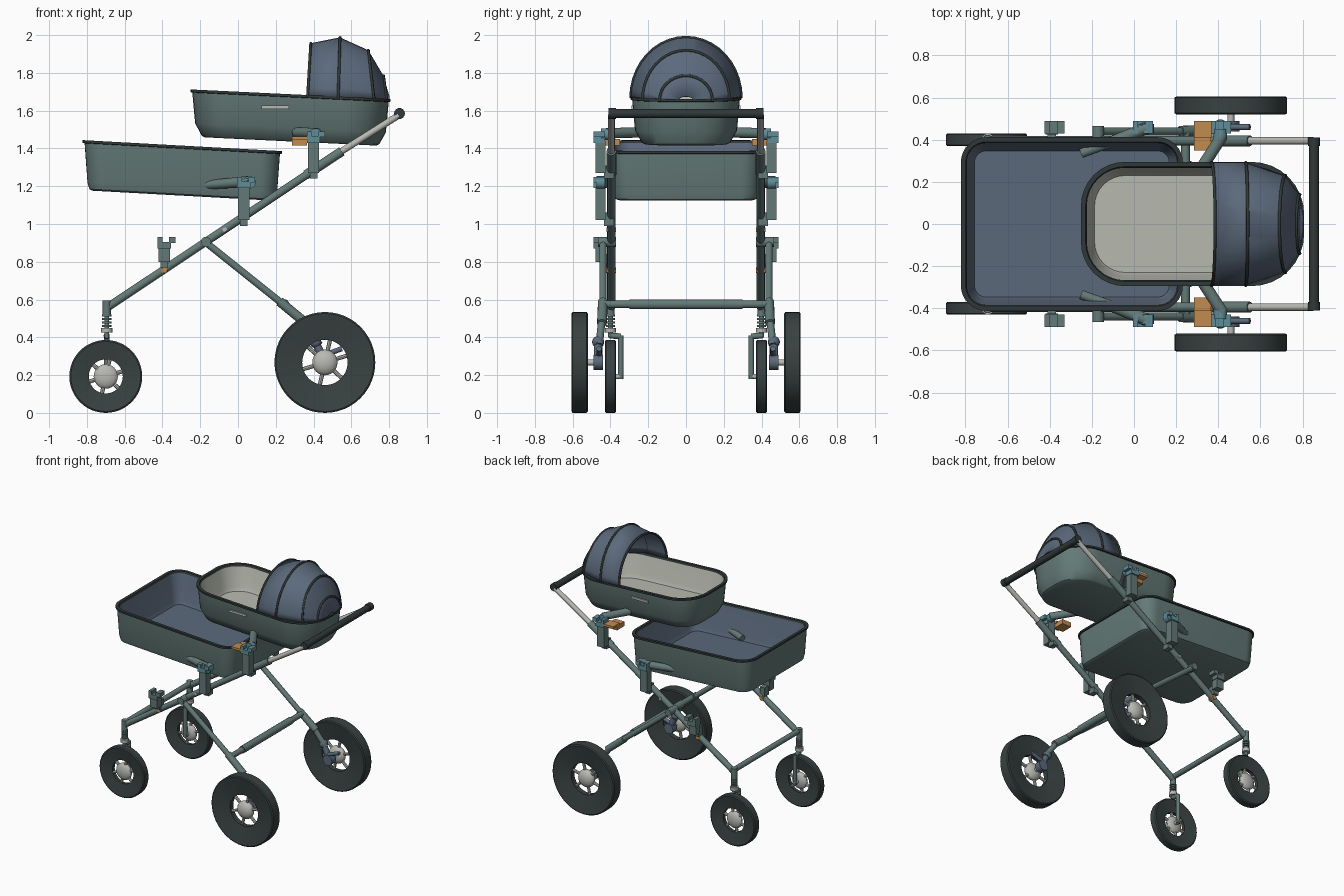
import bpy, bmesh
from math import sin, cos, pi
from mathutils import Vector

if "Cube" in bpy.data.objects:
    bpy.data.objects.remove(bpy.data.objects["Cube"])


def material(name, rgb):
    m = bpy.data.materials.new(name)
    m.use_nodes = True
    m.diffuse_color = (*rgb, 1)
    m.node_tree.nodes["Principled BSDF"].inputs["Base Color"].default_value = (*rgb, 1)
    return m


TEAL = material("grey teal", (0.127, 0.195, 0.184))
NAVY = material("slate blue", (0.105, 0.142, 0.2))
RUBBER = material("dark rubber", (0.04, 0.055, 0.053))
TRIM = material("dark trim", (0.03, 0.04, 0.04))
SILVER = material("silver", (0.485, 0.485, 0.455))
CREAM = material("cream lining", (0.485, 0.5, 0.44))
ORANGE = material("orange", (0.54, 0.26, 0.08))
AQUA = material("aqua", (0.12, 0.27, 0.32))


def finish(name, bm, mats, mirror=False):
    """Turn a bmesh into an object, optionally mirrored across y."""
    bmesh.ops.recalc_face_normals(bm, faces=bm.faces)
    me = bpy.data.meshes.new(name)
    bm.to_mesh(me)
    bm.free()
    ob = bpy.data.objects.new(name, me)
    bpy.context.collection.objects.link(ob)
    for m in mats:
        me.materials.append(m)
    bpy.ops.object.select_all(action='DESELECT')
    ob.select_set(True)
    bpy.context.view_layer.objects.active = ob
    bpy.ops.object.shade_smooth_by_angle(angle=0.6)
    if mirror:
        mod = ob.modifiers.new("Mirror", 'MIRROR')
        mod.use_axis = (False, True, False)
        mod.use_clip = False
        mod.use_mirror_merge = False
    return ob


def loft(bm, rings, close_ring=True, close_loft=False, caps=False, mats=None):
    rows = [[bm.verts.new(p) for p in ring] for ring in rings]
    n = len(rows[0])
    for i in range(len(rows) if close_loft else len(rows) - 1):
        a, b = rows[i], rows[(i + 1) % len(rows)]
        for j in range(n if close_ring else n - 1):
            k = (j + 1) % n
            f = bm.faces.new((a[j], a[k], b[k], b[j]))
            f.material_index = mats[i] if mats else 0
    if caps:
        bm.faces.new(rows[0]).material_index = mats[0] if mats else 0
        bm.faces.new(rows[-1]).material_index = mats[-1] if mats else 0


def tube(bm, a, b, r, r2=None, seg=14):
    a, b = Vector(a), Vector(b)
    q = (b - a).to_track_quat('Z', 'Y')
    ends = ((a, r), (b, r if r2 is None else r2))
    loft(bm, [[c + q @ Vector((cos(2*pi*i/seg), sin(2*pi*i/seg), 0)) * rad
               for i in range(seg)] for c, rad in ends], caps=True)


def box(bm, lo, hi):
    lo, hi = Vector(lo), Vector(hi)
    vs = bmesh.ops.create_cube(bm, size=1)["verts"]
    for v in vs:
        v.co = (lo + hi) / 2 + v.co * (hi - lo)


def ball(bm, c, r, flat=1):
    for v in bmesh.ops.create_uvsphere(bm, u_segments=18, v_segments=12, radius=r)["verts"]:
        v.co = Vector((v.co.x, v.co.y * flat, v.co.z)) + Vector(c)


def tubes(name, mat, parts, mirror=True):
    bm = bmesh.new()
    for p in parts:
        tube(bm, *p)
    return finish(name, bm, [mat], mirror)


def boxes(name, mat, parts, mirror=True):
    bm = bmesh.new()
    for p in parts:
        box(bm, *p)
    return finish(name, bm, [mat], mirror)


# Wheels: dished tyre, domed hub and spokes
def wheel(name, x, y, r, hole, half, hub):
    seg = 48
    bm = bmesh.new()
    prof = [(hole, half*0.45), (r - .008, half), (r, half - .006),
            (r, .006 - half), (r - .008, -half), (hole, -half*0.45)]
    loft(bm, [[(x + p*cos(2*pi*i/seg), y + d, r + p*sin(2*pi*i/seg)) for i in range(seg)]
              for p, d in prof], close_loft=True)
    finish(name + "_tyres", bm, [RUBBER], True)
    bm = bmesh.new()
    ball(bm, (x, y, r), hub, half / hub * 0.95)
    for k in range(6):
        d = Vector((cos(k*pi/3 + .3), 0, sin(k*pi/3 + .3)))
        c = Vector((x, y, r))
        tube(bm, c + d*hub*0.8, c + d*(hole + .01), 0.011, 0.011, 8)
    finish(name + "_hubs", bm, [SILVER], True)


wheel("small_wheel", -0.70, 0.40, 0.193, 0.09, 0.03, 0.065)
wheel("large_wheel", 0.46, 0.563, 0.267, 0.12, 0.043, 0.068)

# Main frame
Y = 0.395
tubes("main_rails", TEAL, [((-0.69, Y, 0.56), (0.40, Y, 1.285), 0.022),
                           ((0.36, Y, 1.26), (0.55, Y, 1.385), 0.026)])
tubes("handle_stems", SILVER, [((0.54, Y, 1.38), (0.85, Y, 1.575), 0.018)])
tubes("handle_bar", TRIM, [((0.855, -0.4, 1.585), (0.855, 0.4, 1.585), 0.024),
                           ((0.855, -0.41, 1.585), (0.855, -0.37, 1.585), 0.029),
                           ((0.855, 0.37, 1.585), (0.855, 0.41, 1.585), 0.029)], False)
tubes("rear_legs", TEAL, [((-0.18, 0.44, 0.91), (0.27, 0.44, 0.55), 0.019),
                          ((0.22, 0.44, 0.59), (0.36, 0.445, 0.475), 0.026),
                          ((0.34, 0.445, 0.49), (0.43, 0.46, 0.36), 0.02)])
tubes("cross_bars", TEAL, [((-0.69, -Y, 0.575), (-0.69, Y, 0.575), 0.02),
                           ((0.245, -0.44, 0.575), (0.245, 0.44, 0.575), 0.021),
                           ((0.245, -0.3, 0.575), (0.245, 0.3, 0.575), 0.027)], False)
tubes("leg_hinges", TEAL, [((-0.17, 0.37, 0.905), (-0.17, 0.465, 0.905), 0.027)])
tubes("rail_pins", SILVER, [((-0.07, 0.37, 0.97), (-0.07, 0.42, 0.97), 0.012)])

# Small wheel posts, springs and one-sided forks
F = -0.695
tubes("front_posts", TEAL, [((F, 0.4, 0.51), (F, 0.4, 0.595), 0.022),
                            ((F, 0.4, 0.40), (F, 0.4, 0.52), 0.013)])
tubes("front_springs", TEAL, [((F, 0.4, z), (F, 0.4, z + .011), 0.024)
                              for z in (0.455, 0.473, 0.491, 0.509)])
tubes("post_collars", SILVER, [((F, 0.4, 0.425), (F, 0.4, 0.45), 0.03)])
tubes("front_forks", TEAL, [((F, 0.405, 0.41), (F, 0.345, 0.405), 0.016),
                            ((F, 0.345, 0.41), (F, 0.345, 0.18), 0.015)])
tubes("small_axles", SILVER, [((F, 0.335, 0.193), (F, 0.4, 0.193), 0.014)])

# Large wheel suspension
bm = bmesh.new()
ball(bm, (0.41, 0.465, 0.375), 0.032)
tube(bm, (0.41, 0.465, 0.375), (0.46, 0.465, 0.27), 0.022)
tube(bm, (0.46, 0.44, 0.267), (0.46, 0.49, 0.267), 0.04)
tube(bm, (0.44, 0.46, 0.30), (0.55, 0.46, 0.34), 0.014)
finish("rear_suspension", bm, [NAVY], True)
tubes("large_axles", SILVER, [((0.46, 0.45, 0.267), (0.46, 0.56, 0.267), 0.016)])

# Clamps along the rails with their heads
for label, x, low, top in (("lower", -0.39, 0.80, 0.93), ("middle", 0.03, 1.02, 1.25),
                           ("upper", 0.40, 1.27, 1.49)):
    boxes(label + "_clamps", TEAL, [((x - .03, 0.425, low), (x + .03, 0.48, top - .05)),
                                    ((x - .02, 0.38, low - .03), (x + .02, 0.435, low + .04))])
    boxes(label + "_clamp_heads", TEAL if label == "lower" else AQUA,
          [((x - .035, 0.43, top - .06), (x + .035, 0.49, top - .025)),
           ((x - .035, 0.43, top - .03), (x - .01, 0.49, top)),
           ((x + .025, 0.43, top - .03), (x + .06, 0.49, top))])
boxes("latches", ORANGE, [((0.285, 0.41, 1.445), (0.37, 0.49, 1.462)),
                          ((0.285, 0.35, 1.415), (0.365, 0.44, 1.45))])
tubes("latch_pins", ORANGE, [((-0.39, 0.37, 0.755), (-0.39, 0.42, 0.755), 0.016)])

# Arms that carry the two tubs
tubes("basket_arms", TEAL, [((0.06, 0.455, 1.225), (-0.25, 0.335, 1.2), 0.03, 0.022)])
tubes("bassinet_arms", TEAL, [((0.42, 0.42, 1.48), (0.31, 0.25, 1.485), 0.028)])
tubes("arm_knobs", AQUA, [((0.06, 0.43, 1.22), (0.06, 0.475, 1.22), 0.034),
                          ((0.41, 0.40, 1.475), (0.41, 0.45, 1.475), 0.032)])


# Open tubs: rounded outline lofted up the outside, over the rim and down inside
def outline(cx, hx, hy, r_left, r_right, inset, z, slope):
    pts = []
    for sx, sy, start, r in ((1, 1, 0, r_right), (-1, 1, 1, r_left),
                             (-1, -1, 2, r_left), (1, -1, 3, r_right)):
        for i in range(9):
            a = (start + i / 8) * pi / 2
            rr = r - inset
            x = sx * (hx - r) + rr * cos(a)
            pts.append((cx + x, sy * (hy - r) + rr * sin(a), z + slope * x))
    return pts


def tub(name, cx, hx, hy, rl, rr, z, h, slope, lining, foot, floor):
    rings = [(foot + .015, 0), (foot, .008), (.025, foot * 1.2), (.01, h - .016), (0, h - .014),
             (0, h), (.022, h), (.028, h - .014), (.05, floor + .03), (.065, floor)]
    bm = bmesh.new()
    loft(bm, [outline(cx, hx, hy, rl, rr, i, z + d, slope) for i, d in rings],
         caps=True, mats=[0, 0, 0, 1, 1, 1, 1, 2, 2])
    finish(name, bm, [TEAL, TRIM, lining])


tub("basket", -0.295, 0.527, 0.412, 0.12, 0.12, 1.15, 0.265, -0.055, NAVY, 0.035, 0.025)
tub("bassinet", 0.278, 0.53, 0.295, 0.21, 0.25, 1.437, 0.25, -0.048, CREAM, 0.06, 0.06)
boxes("side_plates", SILVER, [((0.125, 0.28, 1.61), (0.27, 0.289, 1.627))])

# Folding hood: straight panels between arched ribs
arches = [(0.368, 0.385, 1.675, 1.957, 0.292), (0.53, 0.54, 1.667, 1.988, 0.292),
          (0.72, 0.69, 1.66, 1.92, 0.23), (0.787, 0.77, 1.655, 1.785, 0.14)]


def arch(xb, xa, zb, za, w, n=20):
    return [(xb + (xa - xb) * sin(pi*i/n), w * cos(pi*i/n), zb + (za - zb) * sin(pi*i/n))
            for i in range(n + 1)]


bm = bmesh.new()
loft(bm, [arch(*a) for a in arches] + [arch(0.802, 0.802, 1.655, 1.675, 0.04)], close_ring=False)
hood = finish("hood", bm, [NAVY])
hood.modifiers.new("Thickness", 'SOLIDIFY').thickness = 0.006
for n, a in enumerate(arches):
    cu = bpy.data.curves.new("hood_rib", 'CURVE')
    cu.dimensions = '3D'
    cu.bevel_depth = 0.008
    cu.bevel_resolution = 1
    sp = cu.splines.new('POLY')
    pts = arch(*a)
    sp.points.add(len(pts) - 1)
    for p, co in zip(sp.points, pts):
        p.co = (*co, 1)
    cu.materials.append(TRIM)
    bpy.context.collection.objects.link(bpy.data.objects.new(f"hood_rib_{n + 1}", cu))
